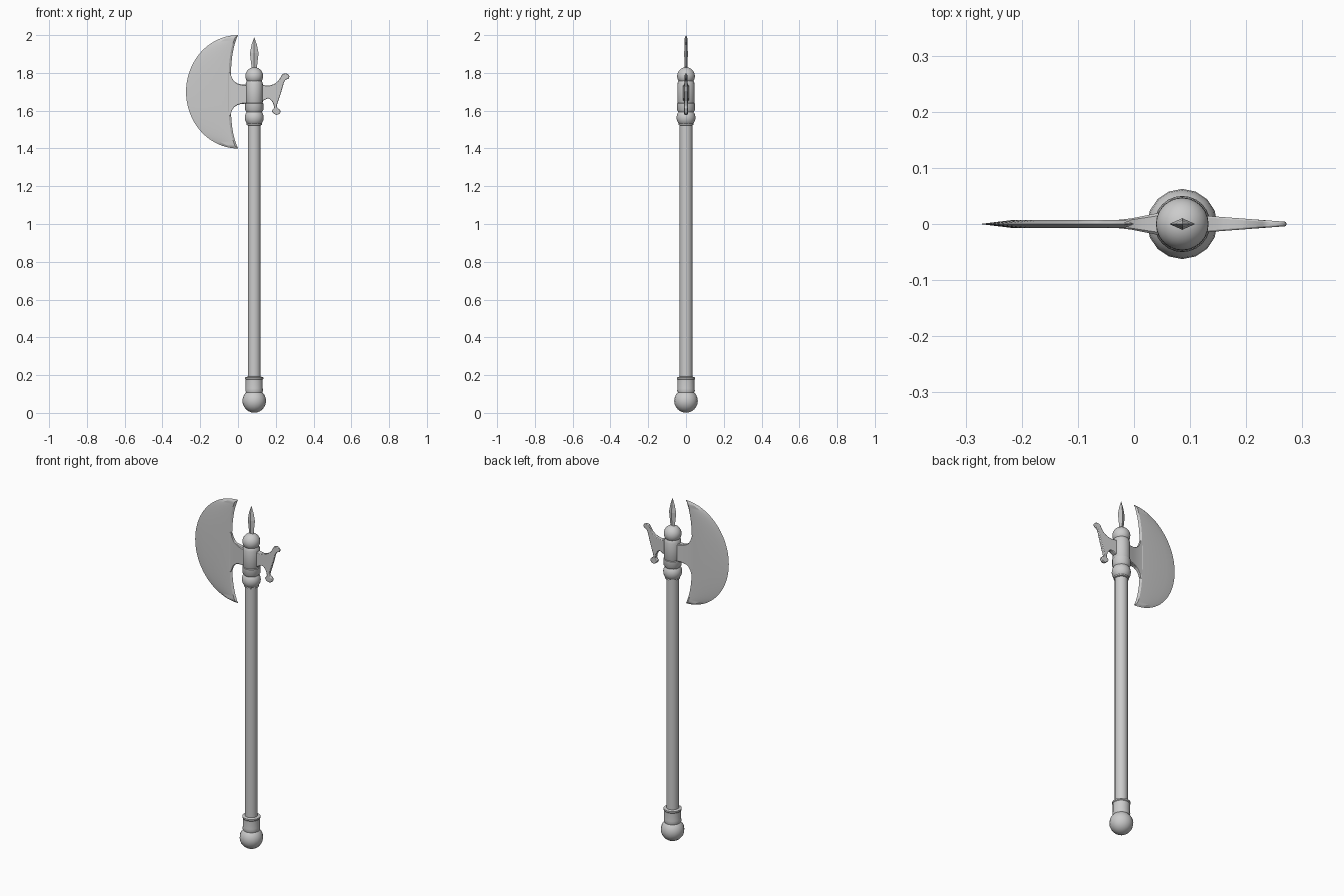
import bpy, bmesh, math
from mathutils import Vector

if "Cube" in bpy.data.objects:
    bpy.data.objects.remove(bpy.data.objects["Cube"])

CX = 0.086   # shaft axis
ZC = 1.70    # blade mid height


def finish(bm, name, smooth=True, angle=35):
    bmesh.ops.remove_doubles(bm, verts=bm.verts[:], dist=1e-5)
    bmesh.ops.recalc_face_normals(bm, faces=bm.faces[:])
    me = bpy.data.meshes.new(name)
    bm.to_mesh(me)
    bm.free()
    ob = bpy.data.objects.new(name, me)
    bpy.context.collection.objects.link(ob)
    if smooth:
        bpy.ops.object.select_all(action='DESELECT')
        ob.select_set(True)
        bpy.context.view_layer.objects.active = ob
        bpy.ops.object.shade_smooth_by_angle(angle=math.radians(angle))
    return ob


def loft(name, rings, smooth=True, angle=35):
    """Skin a list of closed rings and cap both ends."""
    bm = bmesh.new()
    rows = [[bm.verts.new(p) for p in r] for r in rings]
    n = len(rows[0])
    for a, b in zip(rows, rows[1:]):
        for i in range(n):
            j = (i + 1) % n
            bm.faces.new((a[i], a[j], b[j], b[i]))
    bm.faces.new(rows[0])
    bm.faces.new(rows[-1])
    bmesh.ops.dissolve_degenerate(bm, dist=1e-6, edges=bm.edges[:])
    return finish(bm, name, smooth, angle)


def lathe(name, profile, n=16, sx=1, sy=1, smooth=True):
    rings = []
    for r, z in profile:
        r = max(r, 0.0004)
        rings.append([(CX + sx * r * math.cos(2 * math.pi * i / n),
                       sy * r * math.sin(2 * math.pi * i / n), z) for i in range(n)])
    return loft(name, rings, smooth)


def ball(name, z, r, n=24):
    bm = bmesh.new()
    bmesh.ops.create_uvsphere(bm, u_segments=n, v_segments=n // 2 + 4, radius=r)
    bmesh.ops.translate(bm, verts=bm.verts[:], vec=(CX, 0, z))
    return finish(bm, name, True, 60)


# Handle
lathe("shaft", [(0.034, 0.10), (0.034, 1.56)])
ball("pommel", 0.0635, 0.0625, 16)
lathe("pommel_collar", [(0.040, 0.10), (0.047, 0.118), (0.045, 0.13), (0.045, 0.176),
                        (0.048, 0.180), (0.048, 0.188), (0.035, 0.192)])

# Axe head socket with its rounded ends
ball("lower_knob", 1.563, 0.050)
lathe("lower_knob_rim", [(0.034, 1.522), (0.040, 1.525), (0.040, 1.54)])
lathe("socket_ring", [(0.040, 1.592), (0.048, 1.604), (0.048, 1.638), (0.040, 1.642)])
lathe("socket", [(0.040, 1.632), (0.046, 1.645), (0.046, 1.742), (0.040, 1.758), (0.034, 1.766)])
ball("upper_knob", 1.783, 0.047)

# Four-sided top spike
lathe("spike", [(0.013, 1.82), (0.016, 1.845), (0.023, 1.905), (0.014, 1.95), (0, 1.988)],
      n=4, sx=1, sy=0.45, smooth=False)

# Crescent blade: sharp edge, bevel line, flat body, thin inner edge
sections = []
STEPS = 40
for k in range(STEPS + 1):
    t = math.pi * (k / STEPS - 0.5) * 0.998
    s = math.sin(t)
    z = ZC + 0.3 * s
    xo = -0.275 * math.cos(t)
    xi = -0.038 * (1 - abs(s) ** 3.5)
    w = max(xi - xo, 0.0005)
    xi = xo + w
    h = 0.0072 * min(1, w / 0.07)
    xb, xc = xo + 0.25 * w, xi - min(0.012, 0.2 * w)
    zb = ZC + (z - ZC) * 0.985
    sections.append([(xo, 0, z), (xb, -h, zb), (xc, -h, zb), (xi, 0, z),
                     (xc, h, zb), (xb, h, zb)])
loft("blade", sections, True, 20)

# Neck flaring from the blade into the socket: x, half height, half thickness
neck = [(-0.06, 0.125, 0.0055), (-0.040, 0.112, 0.0065), (-0.033, 0.088, 0.007),
        (-0.022, 0.070, 0.008), (-0.005, 0.058, 0.010), (0.015, 0.052, 0.014),
        (0.04, 0.050, 0.019), (0.075, 0.050, 0.026)]
rings = []
for x, hz, hy in neck:
    c = 0.25 * hy
    rings.append([(x, sy * (hy - a), 1.687 + sz * (hz - b)) for sy, sz, a, b in
                  ((-1, -1, 0, c), (-1, 1, 0, c), (-1, 1, c, 0),
                   (1, 1, c, 0), (1, 1, 0, c), (1, -1, 0, c), (1, -1, c, 0), (-1, -1, c, 0))])
loft("blade_neck", rings, True, 30)

# Rear hook: smooth outline with two curled knobs, tapering in thickness
outline = [(0.09, 1.735), (0.13, 1.736), (0.160, 1.732), (0.195, 1.743), (0.216, 1.762),
           (0.226, 1.778), (0.236, 1.794), (0.257, 1.797), (0.271, 1.786), (0.268, 1.770),
           (0.252, 1.763), (0.243, 1.748), (0.232, 1.710), (0.218, 1.665), (0.205, 1.625),
           (0.212, 1.612), (0.223, 1.603), (0.222, 1.586), (0.205, 1.578), (0.187, 1.586),
           (0.180, 1.600), (0.190, 1.612), (0.188, 1.632), (0.178, 1.652), (0.160, 1.665),
           (0.13, 1.652), (0.09, 1.650)]
pts = []
m = len(outline)
for i in range(m):
    p0, p1, p2, p3 = (Vector(outline[(i + d) % m]) for d in (-1, 0, 1, 2))
    for u in (0, 1 / 3, 2 / 3):
        pts.append(0.5 * (2 * p1 + (p2 - p0) * u + (2 * p0 - 5 * p1 + 4 * p2 - p3) * u ** 2
                          + (3 * p1 - p0 - 3 * p2 + p3) * u ** 3))


def half(x):
    return 0.0145 - 0.075 * (x - 0.13)


hook = loft("rear_hook", [[(p.x, s * half(p.x), p.y) for p in pts] for s in (-1, 1)], True, 40)
bev = hook.modifiers.new("soft_edges", 'BEVEL')
bev.width = 0.003
bev.segments = 2
bev.limit_method = 'ANGLE'
bev.angle_limit = math.radians(60)
